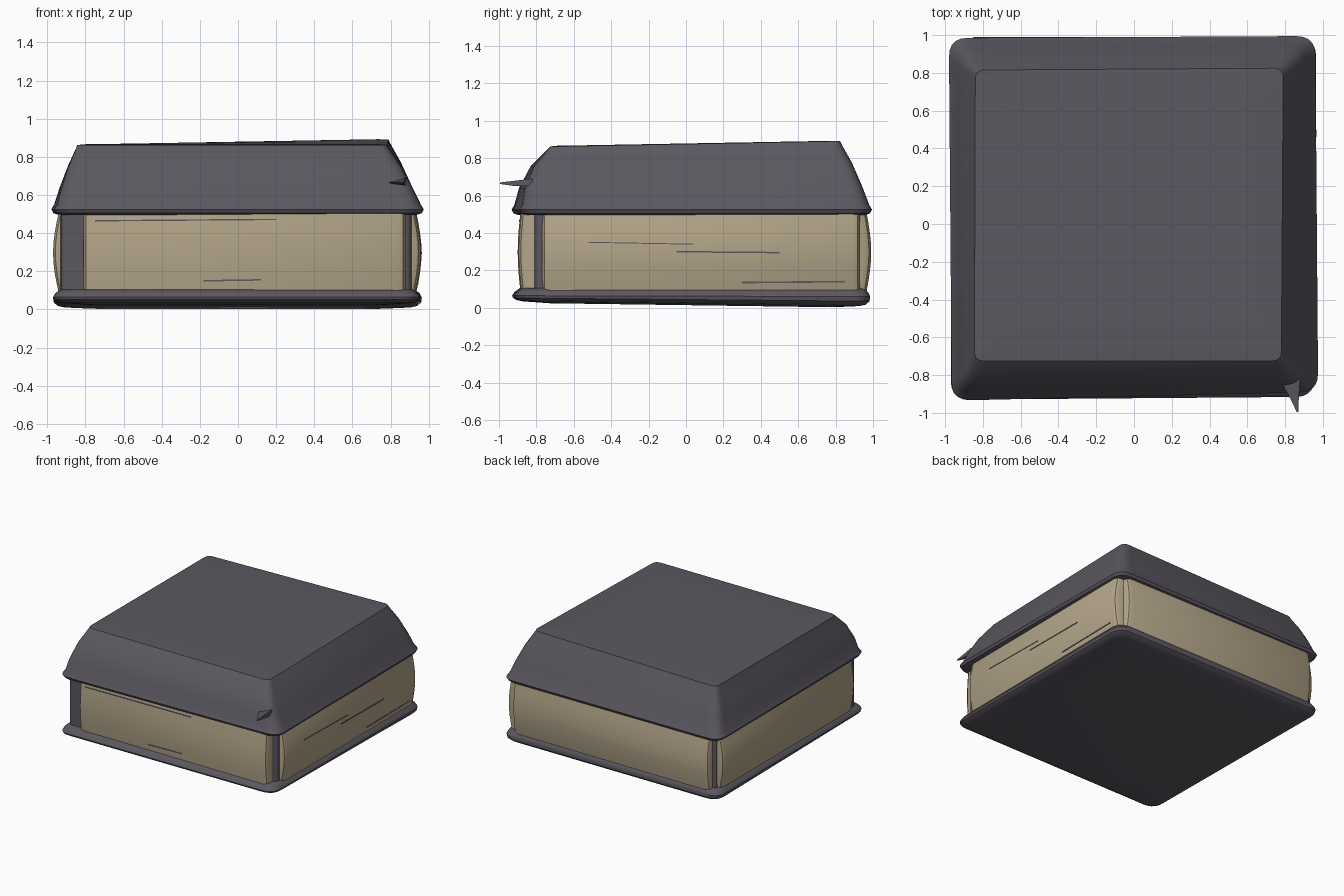
import bpy, bmesh, math
from mathutils import Vector

if "Cube" in bpy.data.objects:
    bpy.data.objects.remove(bpy.data.objects["Cube"])


def material(name, rgb):
    m = bpy.data.materials.new(name)
    m.diffuse_color = (*rgb, 1)
    m.use_nodes = True
    m.node_tree.nodes["Principled BSDF"].inputs["Base Color"].default_value = m.diffuse_color
    return m


dark = material("dark grey", (0.105, 0.096, 0.117))
cream = material("cream", (0.45, 0.375, 0.25))


def loft(name, rings, mat, angle=35):
    """Join equal rings of points with quads and cap both ends."""
    bm = bmesh.new()
    loops = [[bm.verts.new(p) for p in r] for r in rings]
    n = len(loops[0])
    for a, b in zip(loops, loops[1:]):
        for i in range(n):
            j = (i + 1) % n
            bm.faces.new((a[i], a[j], b[j], b[i]))
    bm.faces.new(loops[0][::-1])
    bm.faces.new(loops[-1])
    bmesh.ops.recalc_face_normals(bm, faces=bm.faces)
    me = bpy.data.meshes.new(name)
    bm.to_mesh(me)
    bm.free()
    me.materials.append(mat)
    ob = bpy.data.objects.new(name, me)
    bpy.context.collection.objects.link(ob)
    bpy.ops.object.select_all(action='DESELECT')
    ob.select_set(True)
    bpy.context.view_layer.objects.active = ob
    bpy.ops.object.shade_smooth_by_angle(angle=math.radians(angle))
    return ob


def rounded(corners, z, r, inset=0.0, tilt=0.0, pitch=0.0):
    """Four-cornered ring with rounded corners; tilt lifts the back right,
    pitch lifts the front edge."""
    c = Vector((0, 0.03))
    pts = [Vector(p) for p in corners]
    pts = [p - Vector((math.copysign(inset, p.x - c.x),
                       math.copysign(inset, p.y - c.y))) for p in pts]
    out = []
    for i, p in enumerate(pts):
        a = p + (pts[i - 1] - p).normalized() * r
        b = p + (pts[(i + 1) % 4] - p).normalized() * r
        for k in range(6):
            t = k / 5
            q = a * (1 - t) ** 2 + p * 2 * t * (1 - t) + b * t * t
            lift = tilt * (max(0, (q.x + 1) / 2) * max(0, (q.y + 1) / 2)) ** 2
            lift += pitch * (1 - q.y) / 2
            out.append((q.x, q.y, z + lift))
    return out


def mix(a, b, t):
    return [Vector(p).lerp(Vector(q), t) for p, q in zip(a, b)]


# Base plate with rolled edges, its underside rising a little to the front
foot = [(-0.97, -0.93), (0.955, -0.915), (0.965, 0.985), (-0.97, 0.98)]
loft("base_plate", [rounded(foot, z, 0.1, i, 0, p) for z, i, p in
     ((0.0, 0.2, 0.028), (0.008, 0.06, 0.028), (0.016, 0.025, 0.026),
      (0.035, 0.004, 0.018), (0.06, 0.0, 0.005), (0.085, 0.012, 0),
      (0.105, 0.04, 0))], dark)

# Dark core that shows as the corner posts
core = [(-0.93, -0.855), (0.91, -0.81), (0.92, 0.93), (-0.92, 0.93)]
loft("corner_posts", [rounded(core, z, 0.04) for z in (0.08, 0.53)], dark)

# Sloping lid with a small lip, straight sides and a raised back right corner
low = [(-0.965, -0.935), (0.975, -0.89), (0.96, 0.995), (-0.98, 0.985)]
high = [(-0.845, -0.725), (0.78, -0.725), (0.79, 0.825), (-0.84, 0.815)]
lid = [rounded(low, 0.495, 0.1, 0.04), rounded(low, 0.505, 0.1, 0.01),
       rounded(low, 0.525, 0.1), rounded(low, 0.55, 0.1, 0.015)]
for t, z in ((0.28, 0.64), (0.6, 0.755), (0.93, 0.848)):
    ring = mix(low, high, t)
    for p in ring[:2]:
        p.y -= 0.03 * math.sin(math.pi * t)   # fuller front slope
    lid.append(rounded(ring, z, 0.1 - 0.05 * t, 0.005, 0.045 * t))
for inset, z in ((0.0, 0.862), (0.04, 0.866), (0.25, 0.867), (0.5, 0.867)):
    lid.append(rounded(high, z, 0.05, inset, 0.045))
loft("lid", lid, dark)


def panel(name, a, b, out, bulge):
    """Bulging band panel from a to b, swelling towards out."""
    a, b, out = Vector(a), Vector(b), Vector(out)
    rings = []
    for u, drop in ((0, 0.035), (0.008, 0.012), (0.025, 0), (0.5, 0),
                    (0.975, 0), (0.992, 0.012), (1, 0.035)):
        q = a.lerp(b, u)
        ring = []
        for k in range(9):
            s = k / 8
            p = q + out * (bulge * math.sin(math.pi * s) - drop)
            ring.append((p.x, p.y, 0.085 + 0.425 * s))
        p = q - out * 0.12
        ring += [(p.x, p.y, 0.51), (p.x, p.y, 0.085)]
        rings.append(ring)
    loft(name, rings, cream)


panel("front_panel", (-0.81, -0.885), (0.88, -0.88), (0, -1), 0.015)
panel("right_panel", (0.93, -0.77), (0.935, 0.93), (1, 0), 0.028)
panel("back_panel", (0.88, 0.965), (-0.89, 0.965), (0, 1), 0.025)
panel("left_panel", (-0.94, 0.91), (-0.94, -0.80), (-1, 0), 0.03)

# Torn spike at the front right of the lid
loft("lid_spike", [
    [(0.77, -0.82, 0.665), (0.88, -0.82, 0.65), (0.88, -0.82, 0.69)],
    [(0.82, -0.91, 0.665), (0.873, -0.91, 0.65), (0.873, -0.91, 0.68)],
    [(0.862, -0.995, 0.665), (0.87, -0.995, 0.662), (0.87, -0.995, 0.67)]],
    dark)


# Thin dark scratches on the panels
def scratch(name, p, q, h):
    p, q = Vector(p), Vector(q)
    side = Vector((q.y - p.y, p.x - q.x, 0)).normalized() * 0.003
    up = Vector((0, 0, h / 2))
    loft(name, [[e - side - up, e + side - up, e + side + up, e - side + up]
                for e in (p, q)], dark)


scratch("front_scratch_high", (-0.75, -0.889, 0.465), (0.2, -0.886, 0.472), 0.007)
scratch("front_scratch_low", (-0.18, -0.891, 0.15), (0.12, -0.889, 0.155), 0.008)
scratch("right_scratch_mid", (0.96, -0.05, 0.30), (0.962, 0.5, 0.295), 0.008)
scratch("right_scratch_high", (0.957, -0.52, 0.35), (0.959, 0.04, 0.34), 0.005)
scratch("right_scratch_low", (0.943, 0.3, 0.135), (0.945, 0.85, 0.14), 0.009)
